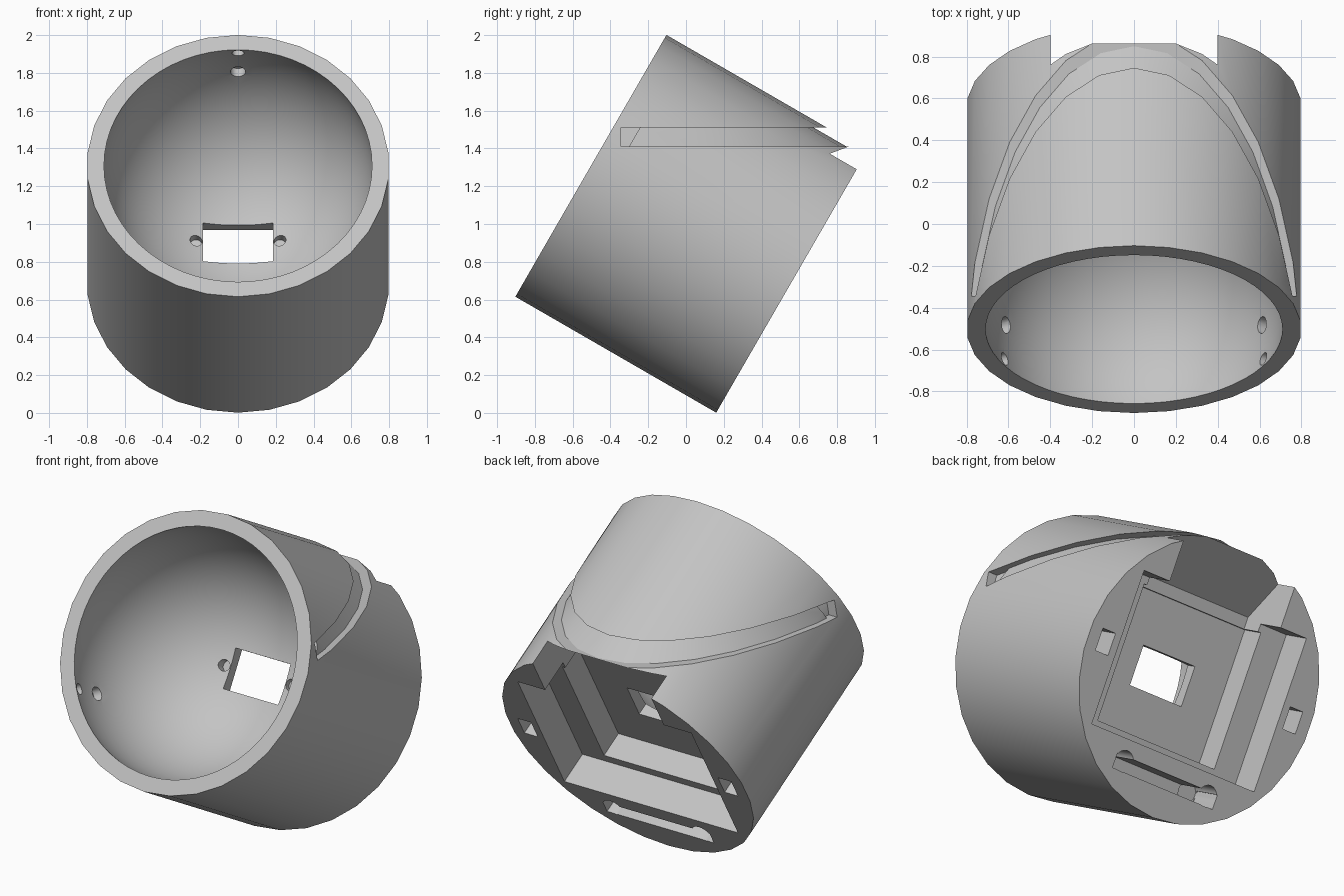
import bpy, bmesh
from math import sin, cos, pi, radians, sqrt
from mathutils import Matrix, Vector

if "Cube" in bpy.data.objects:
    bpy.data.objects.remove(bpy.data.objects["Cube"])

# Local frame: X = across, Y = up along the back face, Z = from back face to front rim
FRAME = Matrix.Translation((0, 0.56, 0.694)) @ Matrix.Rotation(radians(60), 4, 'X')
LENGTH, RADIUS = 1.228, 0.8
BALL_R, BALL_Z = 0.719, 1.118

grey = bpy.data.materials.new("plain_grey")
grey.diffuse_color = (0.55, 0.55, 0.55, 1)
grey.use_nodes = True
grey.node_tree.nodes["Principled BSDF"].inputs["Base Color"].default_value = grey.diffuse_color


def add_object(name, bm, matrix):
    bmesh.ops.recalc_face_normals(bm, faces=bm.faces)
    mesh = bpy.data.meshes.new(name)
    bm.to_mesh(mesh)
    bm.free()
    ob = bpy.data.objects.new(name, mesh)
    ob.matrix_world = matrix
    ob.data.materials.append(grey)
    bpy.context.collection.objects.link(ob)
    return ob


def prism(name, pts, z0, z1, matrix=FRAME):
    """Extrude a flat outline from z0 to z1."""
    bm = bmesh.new()
    low = [bm.verts.new((x, y, z0)) for x, y in pts]
    high = [bm.verts.new((x, y, z1)) for x, y in pts]
    bm.faces.new(low)
    bm.faces.new(high)
    n = len(pts)
    for i in range(n):
        j = (i + 1) % n
        bm.faces.new((low[i], low[j], high[j], high[i]))
    return add_object(name, bm, matrix)


def ring(r, n=30, cx=0, cy=0):
    return [(cx + r * sin(2 * pi * i / n), cy + r * cos(2 * pi * i / n)) for i in range(n)]


def rect(x0, x1, y0, y1):
    return [(x0, y0), (x1, y0), (x1, y1), (x0, y1)]


def cut(target, cutter):
    """Subtract the cutter and remove it."""
    mod = target.modifiers.new("cut", 'BOOLEAN')
    mod.operation = 'DIFFERENCE'
    mod.solver = 'EXACT'
    mod.object = cutter
    cutter.hide_render = True
    bpy.context.view_layer.update()
    bpy.context.view_layer.objects.active = target
    bpy.ops.object.modifier_apply(modifier=mod.name)
    bpy.data.objects.remove(cutter)


# Tilted 30-sided housing
body = prism("ball_housing", ring(RADIUS), 0, LENGTH)

# Ball cavity
bm = bmesh.new()
bmesh.ops.create_uvsphere(bm, u_segments=60, v_segments=30, radius=BALL_R)
cut(body, add_object("ball_cavity", bm, FRAME @ Matrix.Translation((0, 0, BALL_Z))))

# Level cable groove round the back, with a deeper pocket at its ends
groove = prism("groove", rect(-1, 1, -0.345, 2), 1.41, 1.51, Matrix.Identity(4))
cut(groove, prism("groove_core", ring(0.765), -1.5, 1.104))
cut(groove, prism("groove_end_core", ring(0.745), -1.5, 2))
cut(body, groove)

# Stepped circuit board pocket and sensor window
cut(body, prism("board_pocket", rect(-0.585, 0.585, -0.45, 0.45), -0.1, 0.2))
cut(body, prism("sensor_pocket", rect(-0.42, 0.42, -0.395, 0.405), -0.1, 0.36))
cut(body, prism("sensor_window", rect(-0.185, 0.185, -0.125, 0.11), -0.1, 0.6))

# Sloped cable notch at the top of the back face
sideways = Matrix(((0, 0, 1, 0), (1, 0, 0, 0), (0, 1, 0, 0), (0, 0, 0, 1)))
notch = [(0.39, -0.12), (1.0, -0.12), (1.0, -0.091), (0.474, 0.34), (0.39, 0.34)]
cut(body, prism("cable_notch", notch, -0.4, 0.4, FRAME @ sideways))

# Strap slot with round ends below the pocket
cut(body, prism("strap_slot", rect(-0.36, 0.36, -0.63, -0.545), -0.1, 0.2))
for s in (-1, 1):
    cut(body, prism("slot_end", ring(0.061, 24, s * 0.3, -0.572), -0.11, 0.21))
    # Square fixing holes beside the pocket
    cut(body, prism("fixing_hole", rect(s * 0.675 - 0.045, s * 0.675 + 0.045, -0.065, 0.065), -0.1, 0.2))
    # Seats beside the window
    cut(body, prism("window_seat", ring(0.032, 20, s * 0.222, 0), 0.39, 0.7))

# Three pairs of bearing seats in the cavity wall
for k in range(3):
    turn = Matrix.Rotation(k * 2 * pi / 3, 4, 'Z')
    for z, r in ((1.0, 0.04), (1.185, 0.032)):
        radial = turn @ Matrix.Translation((0, 0, z)) @ Matrix.Rotation(-pi / 2, 4, 'X')
        cut(body, prism("bearing_seat", ring(r, 20), 0.6, 0.75, FRAME @ radial))

# Smooth the curved walls, keep the edges sharp
bpy.ops.object.select_all(action='DESELECT')
body.select_set(True)
bpy.context.view_layer.objects.active = body
bpy.ops.object.shade_smooth_by_angle(angle=radians(25))
